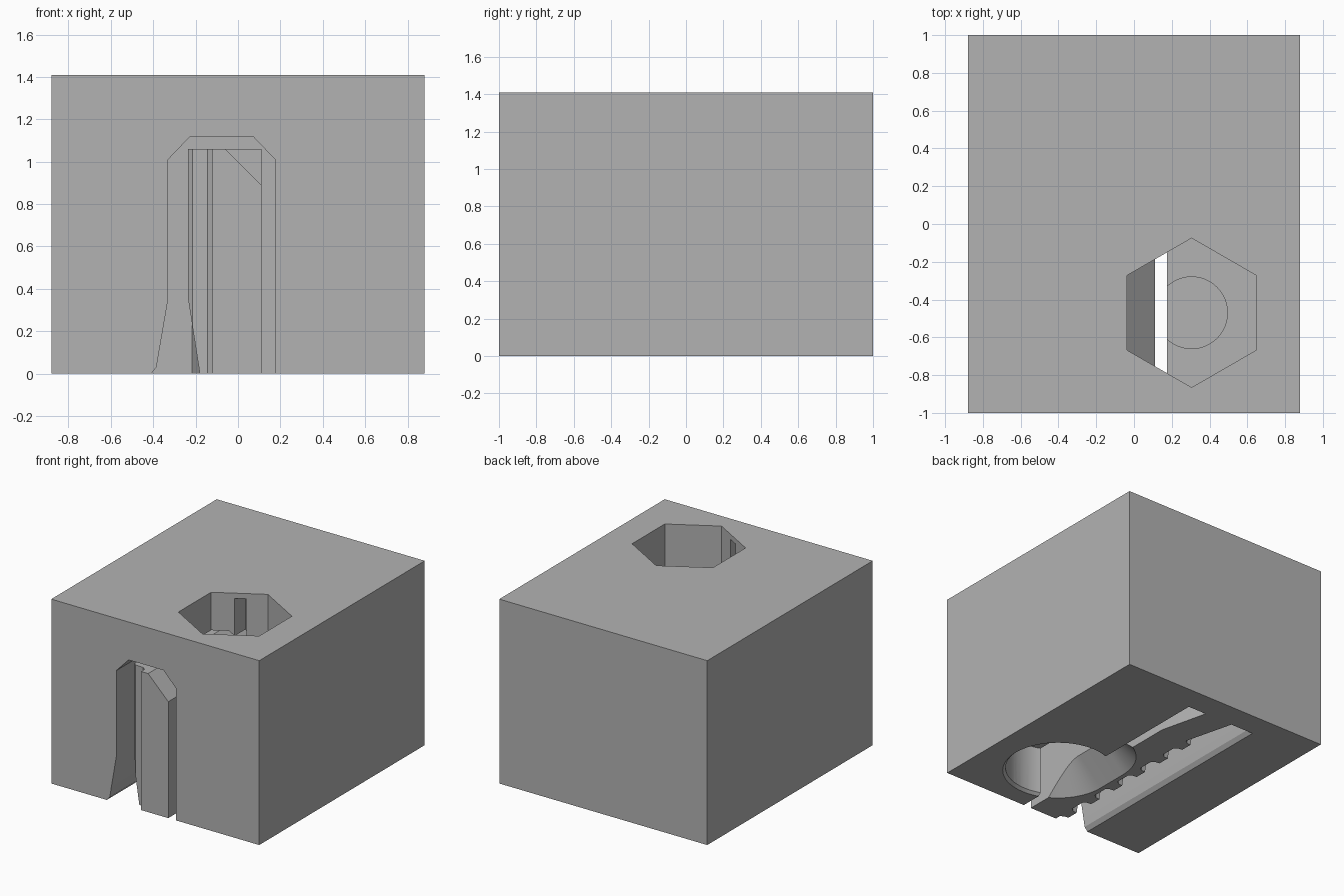
import bpy, bmesh, math

cube = bpy.data.objects.get("Cube")
if cube:
    bpy.data.objects.remove(cube, do_unlink=True)

grey = bpy.data.materials.new("plain_grey")
grey.use_nodes = True
colour = (0.45, 0.45, 0.45, 1)
grey.diffuse_color = colour
grey.node_tree.nodes["Principled BSDF"].inputs["Base Color"].default_value = colour


def add_object(name, bm):
    bmesh.ops.recalc_face_normals(bm, faces=bm.faces)
    mesh = bpy.data.meshes.new(name)
    bm.to_mesh(mesh)
    bm.free()
    mesh.materials.append(grey)
    obj = bpy.data.objects.new(name, mesh)
    bpy.context.collection.objects.link(obj)
    return obj


def prism(name, outline, start, end, axis="z"):
    """Extrude an outline: (x, y) along z, or (x, z) along y."""
    bm = bmesh.new()
    place = (lambda p, d: (p[0], p[1], d)) if axis == "z" else (lambda p, d: (p[0], d, p[1]))
    rings = [[bm.verts.new(place(p, d)) for p in outline] for d in (start, end)]
    for ring in rings:
        bm.faces.new(ring)
    n = len(outline)
    for i in range(n):
        j = (i + 1) % n
        bm.faces.new((rings[0][i], rings[0][j], rings[1][j], rings[1][i]))
    return add_object(name, bm)


def box_outline(x0, x1, y0, y1):
    return [(x0, y0), (x1, y0), (x1, y1), (x0, y1)]


def circle(centre, radius, sides, turn=0.0):
    return [(centre[0] + radius * math.cos(turn + math.tau * i / sides),
             centre[1] + radius * math.sin(turn + math.tau * i / sides)) for i in range(sides)]


def hull(name, points):
    bm = bmesh.new()
    for p in points:
        bm.verts.new(p)
    result = bmesh.ops.convex_hull(bm, input=bm.verts)
    loose = {v for v in result["geom_interior"] if isinstance(v, bmesh.types.BMVert)}
    bmesh.ops.delete(bm, geom=list(loose), context="VERTS")
    bmesh.ops.dissolve_limit(bm, angle_limit=0.01, verts=bm.verts, edges=bm.edges)
    return add_object(name, bm)


def cut(target, cutters):
    for cutter in cutters:
        cutter.hide_render = True
        cutter.hide_viewport = True
        mod = target.modifiers.new(cutter.name, "BOOLEAN")
        mod.operation = "DIFFERENCE"
        mod.solver = "EXACT"
        mod.object = cutter
    bpy.context.view_layer.update()
    graph = bpy.context.evaluated_depsgraph_get()
    mesh = bpy.data.meshes.new_from_object(target.evaluated_get(graph))
    target.modifiers.clear()
    target.data = mesh
    for cutter in cutters:
        bpy.data.objects.remove(cutter, do_unlink=True)


screw = (0.305, -0.47)
slot_end = 0.81
gap_x = 0.175

# Main block with belt slot, nut pocket and screw bore
block = prism("block", box_outline(-0.88, 0.88, -1, 1), 0, 1.41)
slot_profile = [(-0.42, -0.1), (-0.41, 0), (-0.385, 0.03), (-0.33, 0.35), (-0.33, 1.01),
                (-0.225, 1.12), (0.07, 1.12), (gap_x, 1.01), (gap_x, -0.1)]
cut(block, [
    prism("slot_cutter", slot_profile, -1.1, slot_end, "y"),
    prism("nut_cutter", circle(screw, 0.395, 6, math.pi / 2), 0.89, 1.6),
    prism("slit_cutter", box_outline(0.105, gap_x, -0.87, -0.06), 0.5, 1.37),
    prism("hole_cutter", circle(screw, 0.19, 48), 0.41, 1.0),
    prism("bore_cutter", circle(screw, 0.37, 64), -0.1, 0.38),
    hull("bore_chamfer_cutter", [(x, y, -0.02) for x, y in circle(screw, 0.41, 64)]
         + [(x, y, 0.03) for x, y in circle(screw, 0.36, 64)]),
])

# Clamp arm: plan outline with belt teeth, bent towards its root
outline = [(0.11, -1), (0.11, 0.44), (0.02, slot_end), (-0.217, slot_end), (-0.12, 0.43)]
for i in range(6):
    centre = 0.36 - 0.25 * i
    outline += [(-0.12, centre + 0.068), (-0.145, centre + 0.048), (-0.215, centre + 0.044),
                (-0.235, centre + 0.024), (-0.235, centre - 0.024), (-0.215, centre - 0.044),
                (-0.145, centre - 0.048), (-0.12, centre - 0.068)]
outline.append((-0.12, -1))
clamp_arm = prism("clamp_arm", outline, 0, 1.06)

# Arm bevels: nut side, belt lead-in and sliding countersink
slide = 0.25
cone = [(x, y + s, z) for s in (0, slide)
        for r, z in ((0.41, -0.02), (0.19, 0.2)) for x, y in circle(screw, r, 64)]
cut(clamp_arm, [
    prism("arm_bevel_cutter", [(-0.1, 1.1), (0.2, 0.8), (0.2, 1.1)], -1.1, 0.2, "y"),
    prism("lead_in_cutter", [(-0.235, 0.35), (-0.18, 0), (-0.164, -0.1), (-0.3, -0.1),
                             (-0.3, 0.35)], -1.1, 0.435, "y"),
    hull("countersink_cutter", cone),
])

# Smooth the round bores while keeping the block edges sharp
for obj in (block, clamp_arm):
    bpy.ops.object.select_all(action="DESELECT")
    obj.select_set(True)
    bpy.context.view_layer.objects.active = obj
    bpy.ops.object.shade_smooth_by_angle(angle=math.radians(20))
